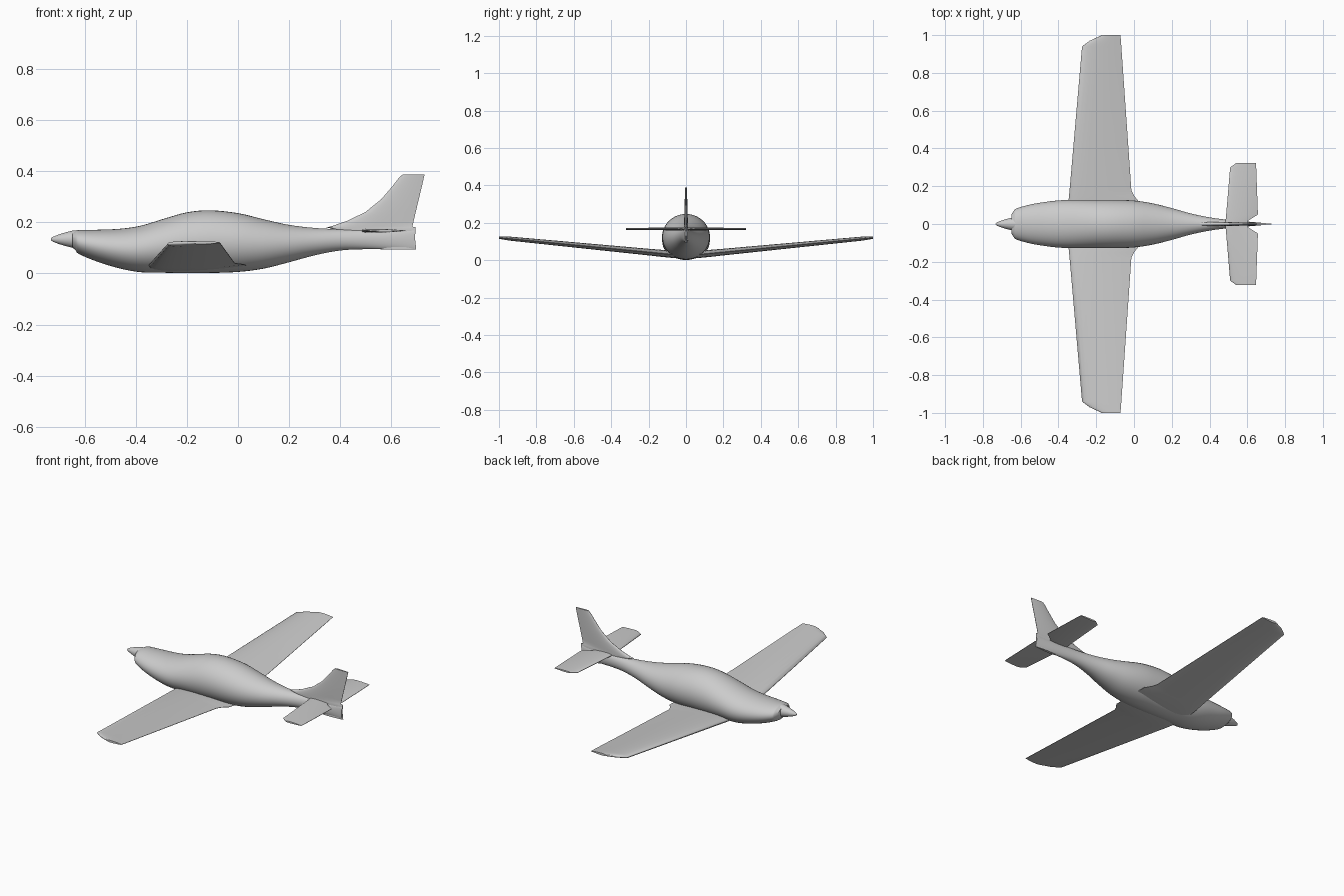
import bpy, bmesh, math
from mathutils import Vector

cube = bpy.data.objects.get("Cube")
if cube:
    bpy.data.objects.remove(cube, do_unlink=True)

grey = bpy.data.materials.new("light_grey")
grey.use_nodes = True
colour = (0.6, 0.6, 0.6, 1.0)
grey.diffuse_color = colour
grey.node_tree.nodes["Principled BSDF"].inputs["Base Color"].default_value = colour


def loft(name, rings, angle=40):
    """Skin a list of equal-length closed rings and cap both ends."""
    bm = bmesh.new()
    loops = [[bm.verts.new(p) for p in ring] for ring in rings]
    n = len(loops[0])
    for a, b in zip(loops, loops[1:]):
        for i in range(n):
            j = (i + 1) % n
            bm.faces.new((a[i], a[j], b[j], b[i]))
    bm.faces.new(loops[0])
    bm.faces.new(loops[-1])
    bmesh.ops.recalc_face_normals(bm, faces=bm.faces)
    mesh = bpy.data.meshes.new(name)
    bm.to_mesh(mesh)
    bm.free()
    mesh.materials.append(grey)
    obj = bpy.data.objects.new(name, mesh)
    bpy.context.collection.objects.link(obj)
    bpy.ops.object.select_all(action='DESELECT')
    obj.select_set(True)
    bpy.context.view_layer.objects.active = obj
    bpy.ops.object.shade_smooth_by_angle(angle=math.radians(angle))
    return obj


def smooth_stations(stations, steps=4):
    """Catmull-Rom interpolation through the stations."""
    pts = [Vector(s) for s in stations]
    out = []
    for i in range(len(pts) - 1):
        p0, p1 = pts[max(i - 1, 0)], pts[i]
        p2, p3 = pts[i + 1], pts[min(i + 2, len(pts) - 1)]
        for k in range(steps):
            t = k / steps
            out.append(0.5 * (2 * p1 + (p2 - p0) * t
                              + (2 * p0 - 5 * p1 + 4 * p2 - p3) * t * t
                              + (3 * p1 - p0 - 3 * p2 + p3) * t ** 3))
    return out + [pts[-1]]


def oval(x, half_width, bottom, top, sides=40):
    mid, half = (top + bottom) / 2, (top - bottom) / 2
    return [(x, half_width * math.cos(a), mid + half * math.sin(a))
            for a in (2 * math.pi * i / sides for i in range(sides))]


def airfoil(lead, trail, thick, steps=12):
    """Closed (x, offset) outline with round nose and sharp tail."""
    def point(t, side):
        h = thick * 1.3 * (math.sqrt(t) - t) * (1.25 + 0.5 * t) + 0.001
        return lead + (trail - lead) * t, side * h
    ts = [(1 - math.cos(math.pi * i / steps)) / 2 for i in range(steps + 1)]
    return [point(t, 1) for t in ts] + [point(t, -1) for t in reversed(ts)]


def mirrored_wing(name, stations, height):
    """Stations are (y, lead, trail, thickness) from the centre outward."""
    full = [(-s[0],) + s[1:] for s in reversed(stations) if s[0] > 0] + stations
    return loft(name, [[(x, y, height(abs(y)) + o) for x, o in airfoil(l, t, th)]
                       for y, l, t, th in full])


# Fuselage: x, half width, bottom, top
body = [
    (-0.635, 0.072, 0.090, 0.166), (-0.62, 0.083, 0.075, 0.170),
    (-0.55, 0.103, 0.046, 0.171), (-0.46, 0.118, 0.019, 0.175),
    (-0.38, 0.126, 0.005, 0.187), (-0.29, 0.128, 0.003, 0.214),
    (-0.20, 0.128, 0.001, 0.239), (-0.11, 0.128, 0.002, 0.247),
    (0.00, 0.124, 0.006, 0.236), (0.10, 0.109, 0.019, 0.212),
    (0.20, 0.084, 0.044, 0.190), (0.30, 0.056, 0.071, 0.178),
    (0.40, 0.035, 0.090, 0.173), (0.50, 0.022, 0.095, 0.171),
    (0.60, 0.013, 0.094, 0.170), (0.69, 0.005, 0.093, 0.170)]
lip = [oval(-0.648, 0.052, 0.102, 0.160)]
loft("fuselage", lip + [oval(*s) for s in smooth_stations(body)])

# Pointed propeller spinner
nose = [(-0.732, 0.003), (-0.725, 0.009), (-0.70, 0.019),
        (-0.67, 0.028), (-0.645, 0.034), (-0.62, 0.036)]
loft("spinner", [oval(x, r, 0.134 - r, 0.134 + r, 24) for x, r in nose])

# Main wing with dihedral, root fairing and raked tips
mirrored_wing("main_wing", [
    (0.0, -0.355, 0.04, 0.040), (0.12, -0.347, 0.025, 0.040),
    (0.15, -0.344, 0.0, 0.040), (0.18, -0.341, -0.014, 0.038),
    (0.94, -0.275, -0.067, 0.022), (0.97, -0.235, -0.069, 0.018),
    (1.0, -0.17, -0.072, 0.012)],
    lambda y: 0.024 + 0.097 * y)

# Horizontal tail with a notch for the rudder
mirrored_wing("tailplane", [
    (0.0, 0.484, 0.60, 0.014), (0.018, 0.485, 0.605, 0.014),
    (0.05, 0.488, 0.656, 0.014), (0.30, 0.509, 0.647, 0.011),
    (0.322, 0.54, 0.645, 0.008)],
    lambda y: 0.167)

# Fin and rudder with curved leading edge: z, lead, trail, thickness
fin = [
    (0.094, 0.56, 0.697, 0.016), (0.14, 0.50, 0.692, 0.018),
    (0.165, 0.40, 0.694, 0.022), (0.181, 0.345, 0.695, 0.022),
    (0.183, 0.36, 0.682, 0.022), (0.205, 0.425, 0.687, 0.020),
    (0.24, 0.498, 0.695, 0.018), (0.29, 0.560, 0.707, 0.015),
    (0.34, 0.603, 0.719, 0.012), (0.375, 0.630, 0.727, 0.010),
    (0.388, 0.645, 0.730, 0.009)]
loft("fin", [[(x, o, z) for x, o in airfoil(l, t, th)] for z, l, t, th in fin])
